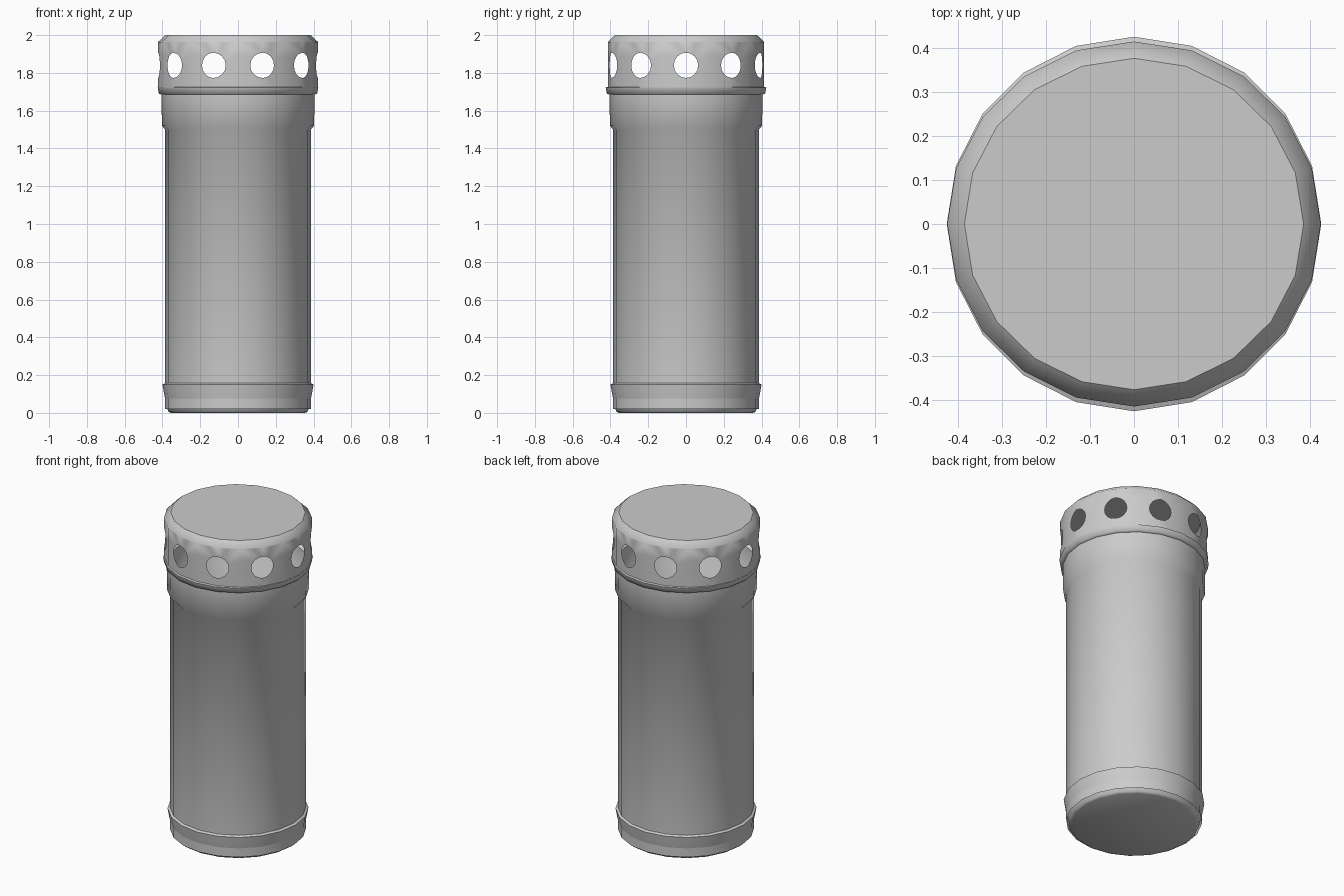
import bpy, bmesh, math
from math import sin, cos, pi

if "Cube" in bpy.data.objects:
    bpy.data.objects.remove(bpy.data.objects["Cube"])

SIDES = 20


def finish(bm, name, angle=60):
    bmesh.ops.remove_doubles(bm, verts=bm.verts, dist=0.0002)
    bmesh.ops.recalc_face_normals(bm, faces=bm.faces)
    mesh = bpy.data.meshes.new(name)
    bm.to_mesh(mesh)
    bm.free()
    ob = bpy.data.objects.new(name, mesh)
    bpy.context.collection.objects.link(ob)
    bpy.ops.object.select_all(action='DESELECT')
    ob.select_set(True)
    bpy.context.view_layer.objects.active = ob
    bpy.ops.object.shade_smooth_by_angle(angle=math.radians(angle))
    return ob


def lathe(bm, profile):
    rings = [[bm.verts.new((r * cos(2 * pi * i / SIDES), r * sin(2 * pi * i / SIDES), z))
              for i in range(SIDES)] for r, z in profile]
    for a, b in zip(rings, rings[1:]):
        for i in range(SIDES):
            j = (i + 1) % SIDES
            bm.faces.new((a[i], a[j], b[j], b[i]))
    return rings


# long tube with thicker neck and a collar under the cap
bm = bmesh.new()
lathe(bm, [(.386, .02), (.386, 1.5), (.403, 1.52), (.405, 1.685),
           (.419, 1.69), (.425, 1.722), (.412, 1.727)])
finish(bm, "body_tube")

# rounded foot cup
bm = bmesh.new()
rings = lathe(bm, [(.355, 0), (.37, .008), (.383, .06), (.393, .11), (.4, .15), (.385, .158)])
bm.faces.new(rings[0])
finish(bm, "foot_cup")

# vented cap: ten panels, each folded at its middle, with a round hole on the fold
R, ZC, HOLE = .424, 1.84, .067
EDGE = 2 * R * sin(pi / SIDES)
HALF = .1235
FOLD = pi / SIDES
STEPS = 16
bm = bmesh.new()


def on_panel(a, u, z):
    x, y = R - abs(u) * sin(FOLD), u * cos(FOLD)
    return bm.verts.new((x * cos(a) - y * sin(a), x * sin(a) + y * cos(a), z))


for k in range(10):
    a = k * 2 * pi / 10
    inner, outer = [], []
    for s in range(STEPS):
        c, d = cos(2 * pi * s / STEPS), sin(2 * pi * s / STEPS)
        m = max(abs(c), abs(d))
        inner.append(on_panel(a, HOLE * c, ZC + HOLE * d))
        outer.append(on_panel(a, EDGE * c / m, ZC + HALF * d / m))
    for s in range(STEPS):
        t = (s + 1) % STEPS
        bm.faces.new((inner[s], outer[s], outer[t], inner[t]))

# bevelled rim
lathe(bm, [(R, ZC + HALF), (.385, 2.0)])
cap = finish(bm, "vented_cap")

# flat lid
bm = bmesh.new()
bmesh.ops.create_circle(bm, cap_ends=True, segments=SIDES, radius=.385)
for v in bm.verts:
    v.co.z = 2.0
lid = finish(bm, "cap_lid")
for f in lid.data.polygons:
    if f.normal.z < 0:
        f.flip()

# cap is slightly narrower front to back
for ob in (cap, lid):
    for v in ob.data.vertices:
        v.co.y *= .977
